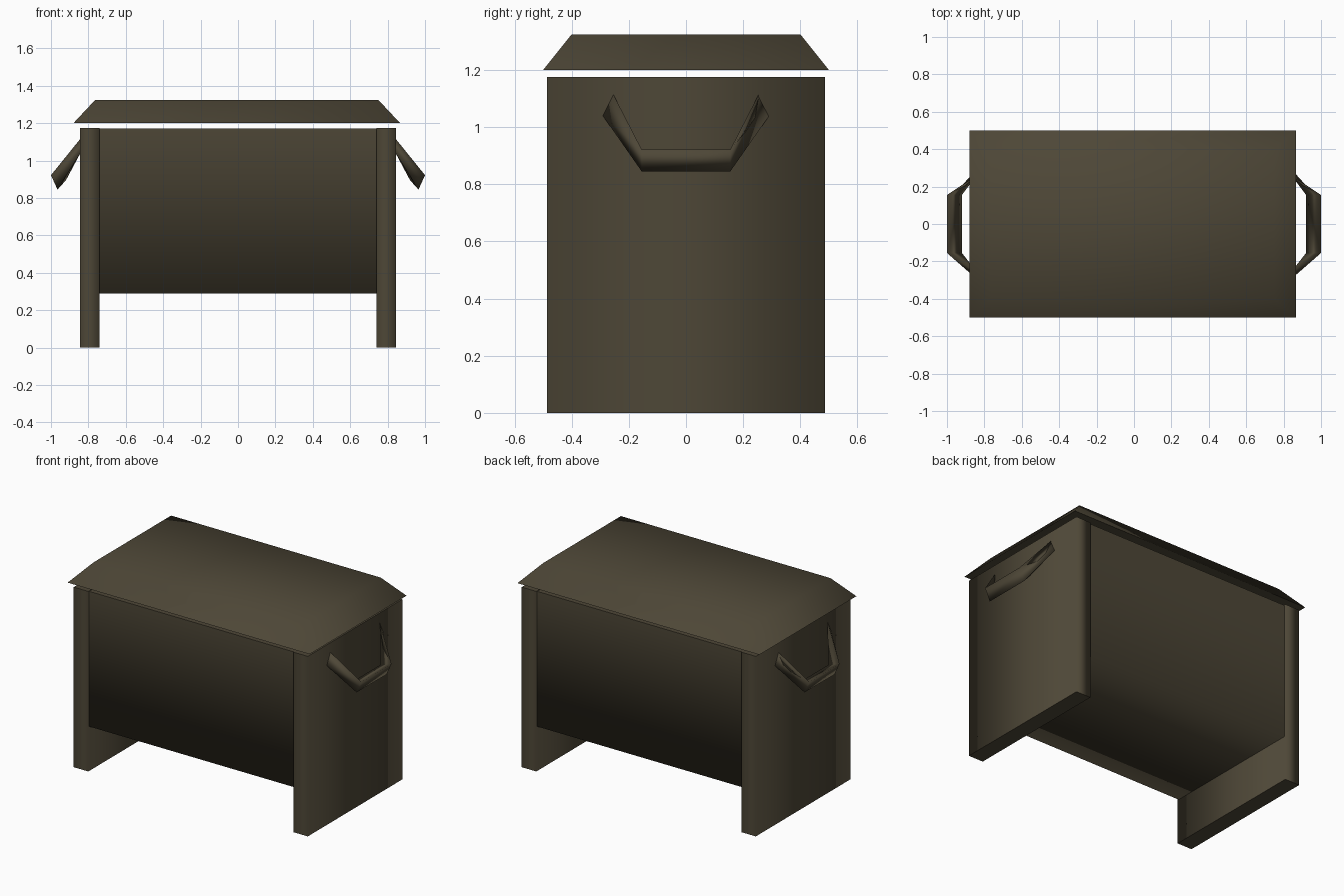
import bpy, bmesh

if "Cube" in bpy.data.objects:
    bpy.data.objects.remove(bpy.data.objects["Cube"])

wood = bpy.data.materials.new("dark_olive_brown")
wood.diffuse_color = (0.076, 0.063, 0.038, 1)
wood.use_nodes = True
wood.node_tree.nodes["Principled BSDF"].inputs["Base Color"].default_value = wood.diffuse_color


def finish(name, bm, sharp=None):
    """Turn a bmesh into a smooth object; edges picked by the rule stay sharp."""
    bmesh.ops.recalc_face_normals(bm, faces=bm.faces)
    for f in bm.faces:
        f.smooth = True
    for e in bm.edges:
        e.smooth = not (sharp and sharp(e))
    me = bpy.data.meshes.new(name)
    bm.to_mesh(me)
    bm.free()
    me.materials.append(wood)
    ob = bpy.data.objects.new(name, me)
    bpy.context.collection.objects.link(ob)
    return ob


def loft(rings):
    """Closed tube through equal rings of points, capped at both ends."""
    bm = bmesh.new()
    vs = [[bm.verts.new(p) for p in r] for r in rings]
    n = len(vs[0])
    for a, b in zip(vs, vs[1:]):
        for i in range(n):
            j = (i + 1) % n
            bm.faces.new((a[i], a[j], b[j], b[i]))
    bm.faces.new(vs[0])
    bm.faces.new(vs[-1])
    return bm


def rect(x0, x1, y, z):
    return [(x0, -y, z), (x1, -y, z), (x1, y, z), (x0, y, z)]


def level(e):
    return abs(e.verts[0].co.z - e.verts[1].co.z) < 1e-4


# Lid with sloped rim
finish("lid", loft([rect(-0.88, 0.867, 0.5, 1.2), rect(-0.763, 0.75, 0.4, 1.325)]),
       lambda e: all(v.co.z < 1.25 for v in e.verts))

# Chest body: smooth shaded, crisp top and ends
finish("chest_body", loft([rect(-0.74, 0.74, 0.478, 0.29), rect(-0.74, 0.74, 0.478, 1.172)]),
       lambda e: all(v.co.z > 1 for v in e.verts)
       or abs(e.verts[0].co.x - e.verts[1].co.x) < 1e-4)

# Handle: triangular bar swept along half a trapezoid, then mirrored in y
end = [(0.84, 0.257, 1.12), (0.84, 0.295, 1.045), (0.84, 0.262, 1.06)]
bend = [(1.0, 0.155, 0.922), (0.965, 0.155, 0.845), (0.92, 0.155, 0.895)]


def flip(ring):
    return [(x, -y, z) for x, y, z in ring]


for side, s in (("right", 1), ("left", -1)):
    # End panels that also form the legs
    x0, x1 = sorted((0.74 * s, 0.845 * s))
    finish(side + "_end_panel", loft([rect(x0, x1, 0.487, 0), rect(x0, x1, 0.487, 1.175)]), level)
    rings = [[(x * s, y, z) for x, y, z in r] for r in (end, bend, flip(bend), flip(end))]
    finish(side + "_handle", loft(rings))
